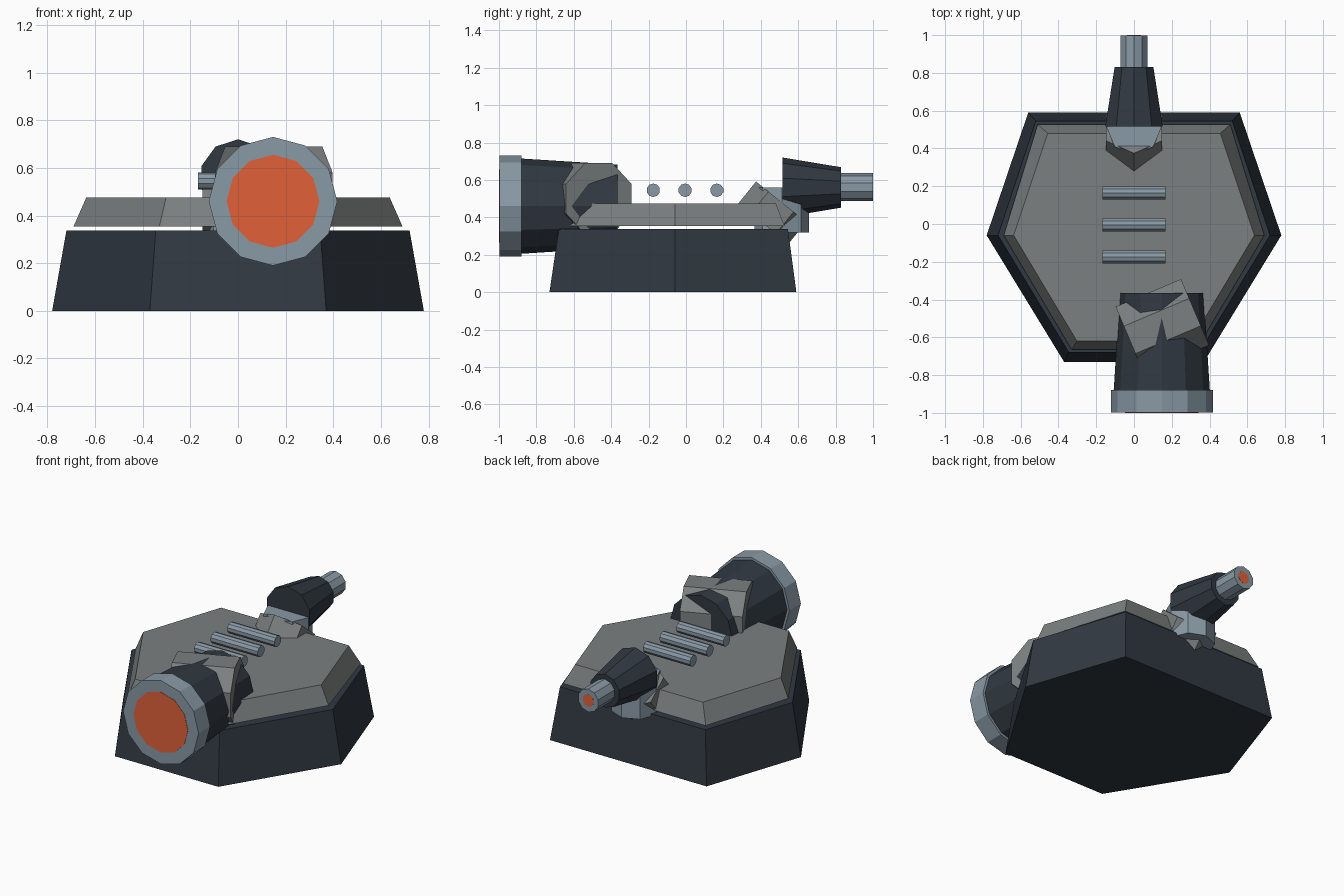
import bpy
from math import sin, cos, pi, radians
from mathutils import Vector

if "Cube" in bpy.data.objects:
    bpy.data.objects.remove(bpy.data.objects["Cube"])


def material(name, rgb):
    m = bpy.data.materials.new(name)
    m.diffuse_color = (*rgb, 1)
    m.use_nodes = True
    m.node_tree.nodes["Principled BSDF"].inputs["Base Color"].default_value = m.diffuse_color
    return m


DARK = material("dark_steel", (0.03, 0.04, 0.053))
STEEL = material("blue_steel", (0.25, 0.32, 0.38))
GREY = material("plate_grey", (0.2, 0.215, 0.215))
ORANGE = material("orange_glow", (0.75, 0.12, 0.04))


def loft(name, lower, upper, mat):
    """Closed solid between two rings of equal length (counter-clockwise seen along -axis)."""
    n = len(lower)
    faces = [(i, (i + 1) % n, n + (i + 1) % n, n + i) for i in range(n)]
    faces += [tuple(reversed(range(n))), tuple(range(n, 2 * n))]
    mesh = bpy.data.meshes.new(name)
    mesh.from_pydata([tuple(p) for p in list(lower) + list(upper)], [], faces)
    mesh.materials.append(mat)
    obj = bpy.data.objects.new(name, mesh)
    bpy.context.collection.objects.link(obj)
    return obj


def tube(name, p0, p1, r0, r1, n, mat, up=(0, 0, 1), phase=0.0):
    """Straight n-sided tapered tube; a corner points to 'up' when phase is 0."""
    p0, p1 = Vector(p0), Vector(p1)
    axis = (p1 - p0).normalized()
    u = Vector(up)
    u = (u - axis * u.dot(axis)).normalized()
    v = axis.cross(u)
    angles = [2 * pi * i / n + phase for i in range(n)]
    ring = lambda p, r: [p + r * (u * cos(a) + v * sin(a)) for a in angles]
    return loft(name, ring(p0, r0), ring(p1, r1), mat)


def hexagon(half, z):
    """Mirror three right-hand corners (front to back) into a full outline."""
    return [(x, y, z) for x, y in half] + [(-x, y, z) for x, y in reversed(half)]


# Armoured base and top plate
loft("base", hexagon([(0.37, -0.73), (0.78, -0.06), (0.56, 0.59)], 0),
     hexagon([(0.345, -0.68), (0.72, -0.06), (0.52, 0.545)], 0.338), DARK)
loft("top_plate", hexagon([(0.33, -0.665), (0.69, -0.06), (0.51, 0.527)], 0.355),
     hexagon([(0.302, -0.62), (0.637, -0.06), (0.457, 0.48)], 0.475), GREY)

# Row of crossbars on the deck
for i in range(3):
    y = -0.175 + 0.17 * i
    tube(f"crossbar_{i + 1}", (-0.168, y, 0.545), (0.168, y, 0.545), 0.036, 0.036, 10, STEEL)

# Large front gun: pivot, barrel, muzzle ring, glowing bore
a = radians(23)
mid, arm = Vector((0.15, -0.54, 0.5)), Vector((cos(a), sin(a), 0)) * 0.188
tube("front_pivot", mid - arm, mid + arm, 0.206, 0.206, 8, GREY, phase=pi / 8)
gx, gz = 0.147, 0.46
tube("front_barrel", (gx, -0.365, gz), (gx, -0.89, gz), 0.222, 0.255, 12, DARK)
tube("front_muzzle_ring", (gx, -0.88, gz), (gx, -0.998, gz), 0.27, 0.27, 12, STEEL)
tube("front_bore", (gx, -0.99, gz), (gx, -1.0, gz), 0.195, 0.195, 12, ORANGE)

# Small rear gun: tilted pivot, collar, barrel, muzzle, glowing bore
t = radians(39)
mid, axis = Vector((0, 0.461, 0.425)), Vector((0, sin(t), cos(t))) * 0.075
tube("rear_pivot", mid - axis, mid + axis, 0.172, 0.172, 6, GREY, up=(0, 1, 0))
tube("rear_collar", (0, 0.512, 0.32), (0, 0.512, 0.56), 0.145, 0.145, 8, STEEL, up=(0, 1, 0))
tube("rear_barrel", (0, 0.515, 0.56), (0, 0.83, 0.56), 0.16, 0.108, 10, DARK)
tube("rear_muzzle", (0, 0.82, 0.562), (0, 0.999, 0.562), 0.074, 0.074, 10, STEEL)
tube("rear_bore", (0, 0.99, 0.562), (0, 1.0, 0.562), 0.04, 0.04, 10, ORANGE)
